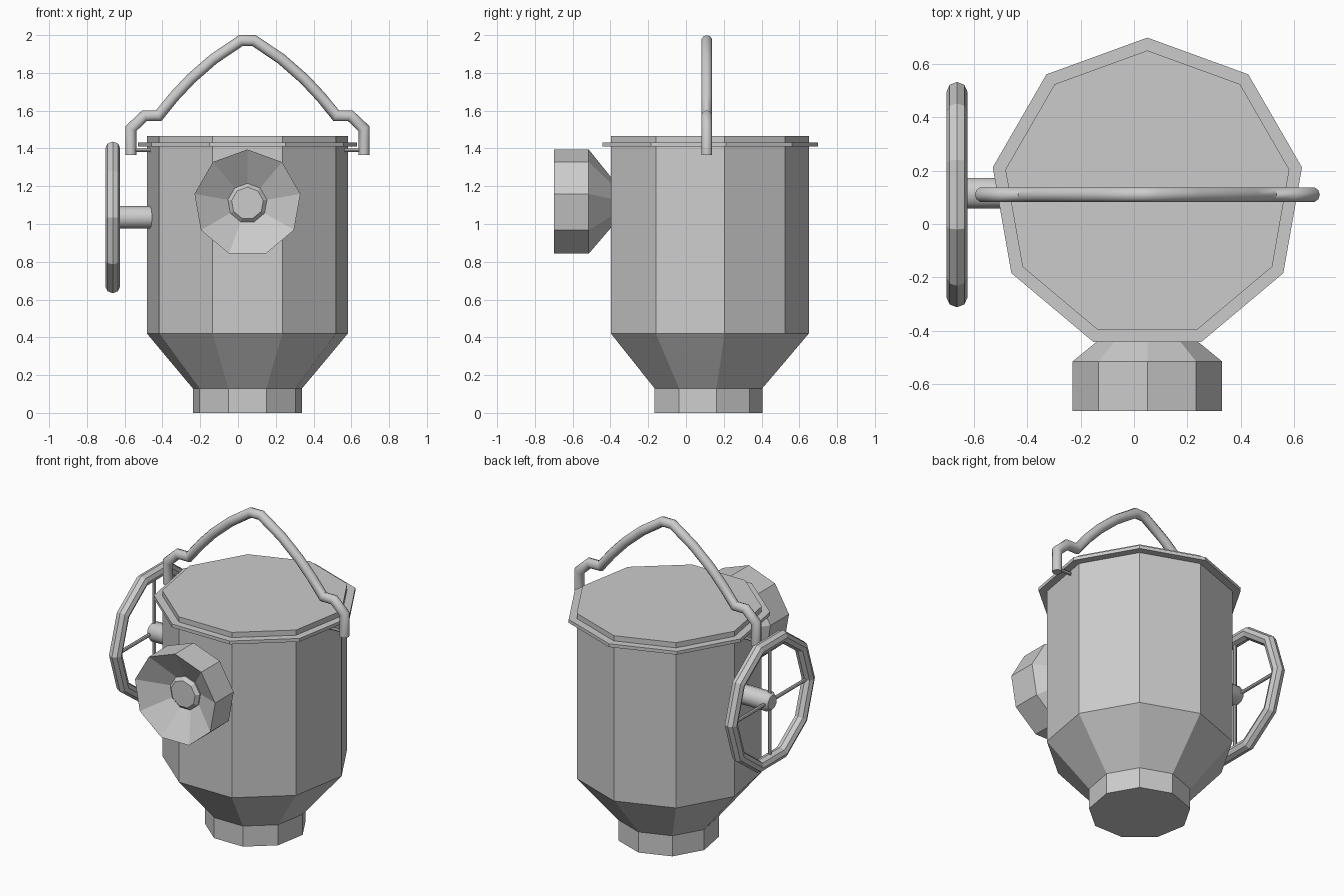
import bpy, bmesh
from math import pi, sin, cos
from mathutils import Vector

if "Cube" in bpy.data.objects:
    bpy.data.objects.remove(bpy.data.objects["Cube"])

CX, CY = 0.05, 0.11
X, Y, Z = Vector((1, 0, 0)), Vector((0, 1, 0)), Vector((0, 0, 1))


def skin(name, rings, closed=False, smooth=False):
    """Bridge successive rings of points into a mesh, capped unless closed."""
    bm = bmesh.new()
    vs = [[bm.verts.new(p) for p in ring] for ring in rings]
    n = len(vs[0])
    pairs = list(zip(vs, vs[1:]))
    if closed:
        pairs.append((vs[-1], vs[0]))
    else:
        bm.faces.new(vs[0])
        bm.faces.new(vs[-1])
    for a, b in pairs:
        for i in range(n):
            j = (i + 1) % n
            bm.faces.new((a[i], a[j], b[j], b[i]))
    bmesh.ops.recalc_face_normals(bm, faces=bm.faces)
    mesh = bpy.data.meshes.new(name)
    bm.to_mesh(mesh)
    bm.free()
    ob = bpy.data.objects.new(name, mesh)
    bpy.context.collection.objects.link(ob)
    if smooth:
        bpy.ops.object.select_all(action='DESELECT')
        bpy.context.view_layer.objects.active = ob
        ob.select_set(True)
        bpy.ops.object.shade_smooth_by_angle(angle=pi / 4)
    return ob


def lathe(name, profile, center, u, v, w, n, start=pi / 2, **kw):
    """Revolve (radius, offset) pairs around axis w."""
    rings = []
    for r, t in profile:
        angles = [start + 2 * pi * i / n for i in range(n)]
        rings.append([Vector(center) + w * t + u * r * cos(a) + v * r * sin(a)
                      for a in angles])
    return skin(name, rings, **kw)


def sweep(name, path, radius, n=10):
    """Tube along a path in the plane y = CY, with mitred corners."""
    pts = [Vector((x, CY, z)) for x, z in path]
    rings = []
    for i, p in enumerate(pts):
        a = (p - pts[i - 1]).normalized() if i else None
        b = (pts[i + 1] - p).normalized() if i < len(pts) - 1 else None
        a, b = a or b, b or a
        side = (a + b).normalized().cross(Y)
        miter = 1 / max(0.5, (a + b).length / 2)
        rings.append([p + side * radius * miter * cos(2 * pi * k / n)
                      + Y * radius * sin(2 * pi * k / n) for k in range(n)])
    return skin(name, rings, smooth=True)


# nine-sided body with tapered base, and the thin rim near the top
lathe("body", [(0.294, 0), (0.294, 0.13), (0.43, 0.29), (0.54, 0.42), (0.54, 1.465)],
      (CX, CY, 0), X, Y, Z, 9)
lathe("rim", [(0.588, 1.411), (0.588, 1.432)], (CX, CY, 0), X, Y, Z, 9)

# front lamp: cone back, drum, hollow reflector and bulb
lathe("lamp", [(0.117, -0.38), (0.2845, -0.515), (0.2845, -0.70), (0.10, -0.59)],
      (CX, 0, 1.11), X, Z, Y, 9)
lathe("bulb", [(0.105, -0.585), (0.105, -0.60), (0.085, -0.62)],
      (CX, 0, 1.11), X, Z, Y, 9)

# side hand wheel: ten-sided ring, four spokes and a shaft
WX, WZ, MINOR = -0.663, 1.035, 0.037
ring = [(0.385 + MINOR * cos(2 * pi * k / 8), MINOR * 1.06 * sin(2 * pi * k / 8))
        for k in range(8)]
lathe("wheel_ring", ring, (WX, CY, WZ), Y, Z, X, 10, 0, closed=True)
lathe("wheel_spoke_vertical", [(0.011, -0.375), (0.011, 0.375)],
      (WX, CY, WZ), X, Y, Z, 8)
lathe("wheel_spoke_horizontal", [(0.011, -0.385), (0.011, 0.385)],
      (WX, CY, WZ), X, Z, Y, 8)
lathe("wheel_shaft", [(0.045, -0.685), (0.06, -0.665), (0.06, -0.44)],
      (0, CY + 0.005, WZ), Y, Z, X, 10, smooth=True)

# carrying handle, mirrored half path, with its two pivot pins
half = [(0.617, 1.365), (0.617, 1.505), (0.545, 1.573), (0.47, 1.573),
        (0.39, 1.672), (0.30, 1.768), (0.18, 1.873), (0.035, 1.971)]
path = [(CX - x, z) for x, z in half] + [(CX + x, z) for x, z in reversed(half)]
sweep("handle", path, 0.029)
for side, s in (("left", -1), ("right", 1)):
    lathe("pivot_pin_" + side, [(0.01, s * 0.50), (0.01, s * 0.62)],
          (CX, CY, 1.39), Y, Z, X, 8)
